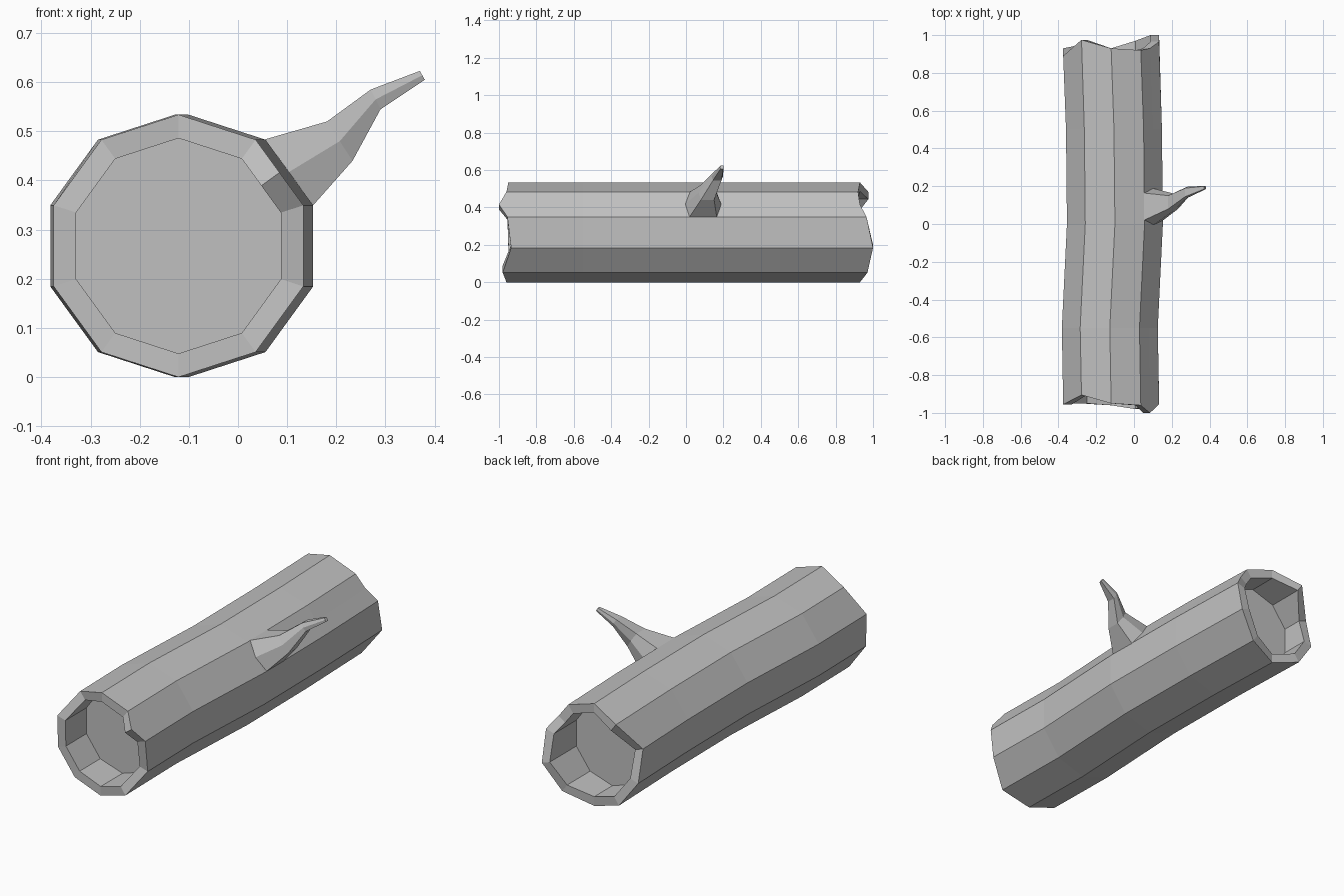
import bpy, bmesh
from math import sin, cos, radians
from mathutils import Vector

cube = bpy.data.objects.get("Cube")
if cube:
    bpy.data.objects.remove(cube)

grey = bpy.data.materials.new("wood_grey")
grey.use_nodes = True
colour = (0.53, 0.53, 0.53, 1)
grey.diffuse_color = colour
grey.node_tree.nodes["Principled BSDF"].inputs["Base Color"].default_value = colour

OUTER, INNER, MID_Z, END_X = 0.267, 0.219, 0.267, -0.121
CAP_Y = 0.78


def profile(radius):
    """Ten-sided section, clockwise from the top, with one split side for the chipped rim."""
    pts = [Vector((radius * sin(radians(36 * k)), radius * cos(radians(36 * k))))
           for k in range(10)]
    pts.insert(2, (pts[1] + pts[2]) / 2)
    return pts


def add_ring(bm, radius, x, ys):
    return [bm.verts.new((x + p.x, y, MID_Z + p.y)) for p, y in zip(profile(radius), ys)]


def bridge(bm, rings):
    for a, b in zip(rings, rings[1:]):
        n = len(a)
        for i in range(n):
            j = (i + 1) % n
            bm.faces.new((a[i], a[j], b[j], b[i]))


def finish(bm, name):
    bmesh.ops.recalc_face_normals(bm, faces=bm.faces[:])
    mesh = bpy.data.meshes.new(name)
    bm.to_mesh(mesh)
    bm.free()
    mesh.materials.append(grey)
    obj = bpy.data.objects.new(name, mesh)
    bpy.context.collection.objects.link(obj)
    return obj


# Hollow log: recessed cap, inner wall, ragged rim, bent bark, and the same at the back
front = [-.95, -.96, -1.0, -.955, -.935, -.98, -.96, -.95, -.95, -.955, -.905]
back = [.93, .92, .93, .965, 1.0, .97, .93, .95, .93, .89, .975]
bm = bmesh.new()
n = len(front)
rings = [add_ring(bm, INNER, END_X, [-CAP_Y] * n),
         add_ring(bm, INNER, END_X, front),
         add_ring(bm, OUTER, END_X, front)]
for y, x in ((-.55, -.128), (0, -.101), (.5, -.106)):
    rings.append(add_ring(bm, OUTER, x, [y] * n))
rings += [add_ring(bm, OUTER, END_X, back),
          add_ring(bm, INNER, END_X, back),
          add_ring(bm, INNER, END_X, [CAP_Y] * n)]
bridge(bm, rings)
bm.faces.new(rings[0])
bm.faces.new(rings[-1])
finish(bm, "hollow_log")

# Branch stub: six-sided, tapering and sweeping outward
# Each station: centre, half width along the log, half height across it
stations = [((.095, .09, .412), .10, (-.053, .068)),
            ((.207, .115, .480), .047, (-.026, .040)),
            ((.280, .167, .565), .030, (-.010, .020)),
            ((.375, .192, .614), .010, (-.005, .009))]
hexagon = [(1, 0), (.75, 1), (-.75, 1), (-1, 0), (-.75, -1), (.75, -1)]
bm = bmesh.new()
rings = []
for (x, y, z), half, (ux, uz) in stations:
    rings.append([bm.verts.new((x + b * ux, y + a * half, z + b * uz)) for a, b in hexagon])
bridge(bm, rings)
bm.faces.new(rings[0])
bm.faces.new(rings[-1])
finish(bm, "branch_stub")
